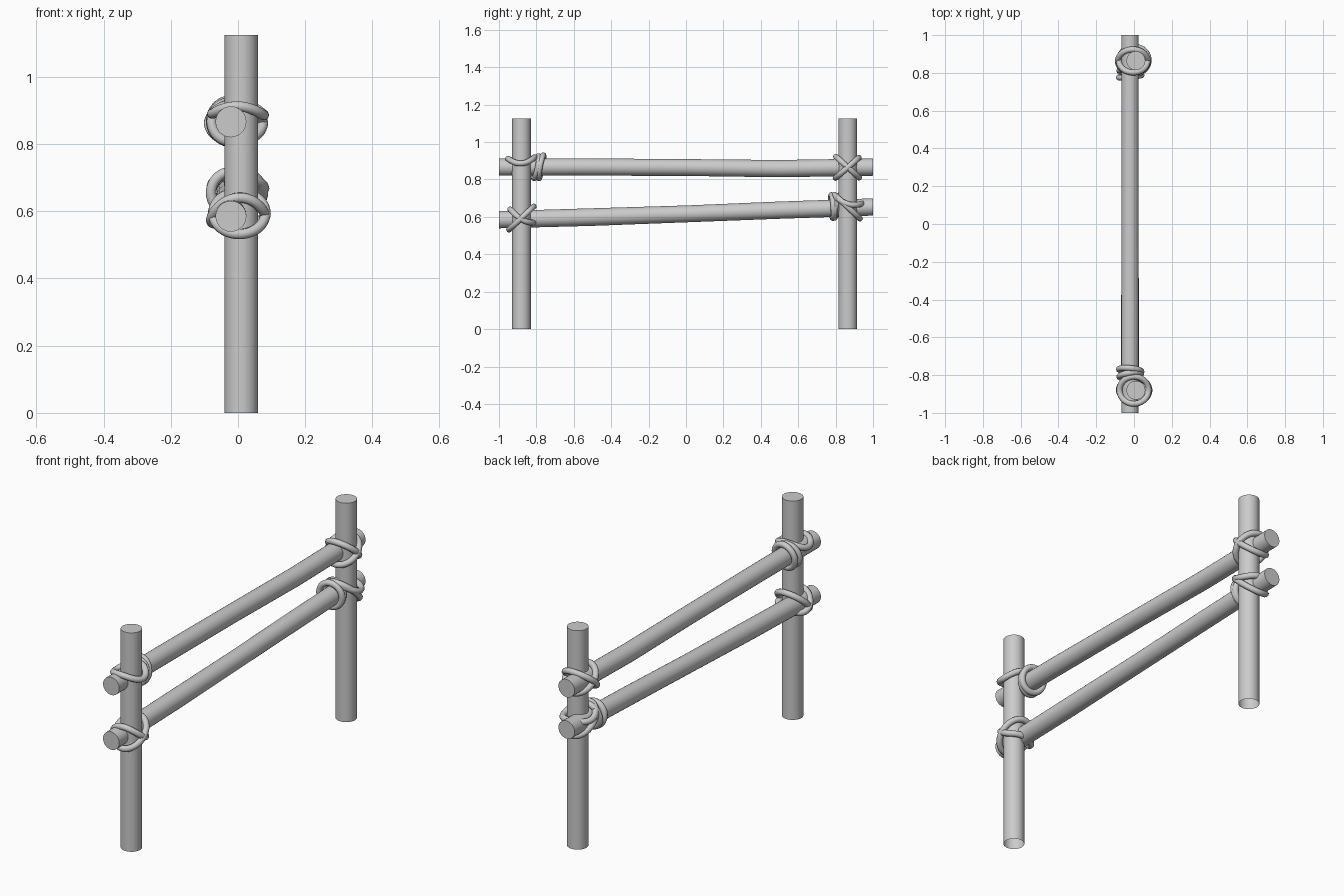
import bpy, bmesh, math
from mathutils import Vector

if "Cube" in bpy.data.objects:
    bpy.data.objects.remove(bpy.data.objects["Cube"])

wood = bpy.data.materials.new("grey wood")
wood.diffuse_color = (0.6, 0.6, 0.6, 1)
wood.use_nodes = True
wood.node_tree.nodes["Principled BSDF"].inputs["Base Color"].default_value = wood.diffuse_color


def finish(bm, name):
    me = bpy.data.meshes.new(name)
    bm.to_mesh(me)
    bm.free()
    me.materials.append(wood)
    ob = bpy.data.objects.new(name, me)
    bpy.context.collection.objects.link(ob)
    bpy.ops.object.select_all(action='DESELECT')
    ob.select_set(True)
    bpy.context.view_layer.objects.active = ob
    bpy.ops.object.shade_smooth_by_angle(angle=math.radians(40))
    return ob


def bridge(bm, a, b):
    n = len(a)
    for i in range(n):
        j = (i + 1) % n
        bm.faces.new((a[i], a[j], b[j], b[i]))


def post(name, y):
    """Upright with a closed top and an open foot."""
    bm = bmesh.new()
    rings = [[bm.verts.new((0.01 + 0.05 * math.cos(k * math.tau / 32),
                            y + 0.05 * math.sin(k * math.tau / 32), z))
              for k in range(32)] for z in (0, 1.125)]
    bridge(bm, *rings)
    bm.faces.new(rings[1])
    finish(bm, name)


def rail(name, stations):
    """Slightly bent pole along y; stations are (y, z, radius)."""
    bm = bmesh.new()
    rings = [[bm.verts.new((-0.021 + r * math.sin(k * math.tau / 28), y,
                            z + r * math.cos(k * math.tau / 28)))
              for k in range(28)] for y, z, r in stations]
    for a, b in zip(rings, rings[1:]):
        bridge(bm, a, b)
    bm.faces.new(rings[0][::-1])
    bm.faces.new(rings[-1])
    bmesh.ops.recalc_face_normals(bm, faces=bm.faces[:])
    finish(bm, name)


def rope(name, centre, a, b, warp=(0, 0, 0), r=0.0155, steps=40, sides=10):
    """Closed tube along centre + a cos t + b sin t + warp cos 2t."""
    c, a, b, w = map(Vector, (centre, a, b, warp))
    axis = a.cross(b).normalized()
    bm = bmesh.new()
    rings = []
    for i in range(steps):
        t = i * math.tau / steps
        p = c + a * math.cos(t) + b * math.sin(t) + w * math.cos(2 * t)
        d = (b * math.cos(t) - a * math.sin(t) - 2 * w * math.sin(2 * t)).normalized()
        u = axis.cross(d).normalized()
        v = d.cross(u)
        rings.append([bm.verts.new(p + r * (u * math.cos(k * math.tau / sides)
                                            + v * math.sin(k * math.tau / sides)))
                      for k in range(sides)])
    for i in range(steps):
        bridge(bm, rings[i], rings[(i + 1) % steps])
    bmesh.ops.recalc_face_normals(bm, faces=bm.faces[:])
    finish(bm, name)


# Frame
post("front_post", -0.88)
post("back_post", 0.865)
rail("upper_rail", [(-1, 0.866, 0.046), (-0.6, 0.867, 0.046), (0, 0.864, 0.045),
                    (0.5, 0.858, 0.046), (1, 0.866, 0.046)])
rail("lower_rail", [(-1, 0.585, 0.046), (-0.5, 0.599, 0.047), (0, 0.616, 0.045),
                    (0.5, 0.636, 0.046), (1, 0.653, 0.046)])

# Front upper lashing: collar round the post, coils round the rail
rope("front_upper_collar", (0.0, -0.88, 0.902), (0.077, 0, -0.002), (0, 0.072, 0.004),
     (0, 0, -0.014))
rope("front_upper_coil_a", (-0.02, -0.80, 0.866), (0.058, 0.008, 0), (0, 0.012, 0.059))
rope("front_upper_coil_b", (-0.02, -0.775, 0.868), (0.06, -0.006, 0), (0, 0.012, 0.062))

# Front lower lashing: crossed loops
rope("front_lower_cross_a", (0.004, -0.88, 0.594), (0.078, 0, 0), (0, 0.066, 0.062))
rope("front_lower_cross_b", (0.0, -0.878, 0.592), (0.08, 0, 0.006), (0, -0.062, 0.036),
     (0, 0, -0.012))

# Back upper lashing: crossed loops
rope("back_upper_cross_a", (-0.006, 0.862, 0.862), (0.08, 0, 0), (0, 0.062, 0.054))
rope("back_upper_cross_b", (-0.004, 0.864, 0.866), (0.076, 0, 0), (0, -0.062, 0.056))

# Back lower lashing: diagonal loop, collar and coils round the rail
rope("back_lower_diagonal", (-0.002, 0.862, 0.655), (0.076, 0, 0), (0, -0.068, 0.064))
rope("back_lower_collar", (0.0, 0.868, 0.682), (0.078, 0, -0.004), (0, 0.072, -0.02),
     (0, 0, -0.01))
rope("back_lower_coil_a", (-0.02, 0.782, 0.655), (0.06, 0.006, 0), (0, -0.004, 0.062))
rope("back_lower_coil_b", (-0.02, 0.806, 0.655), (0.058, -0.006, 0), (0, 0.012, 0.06))
